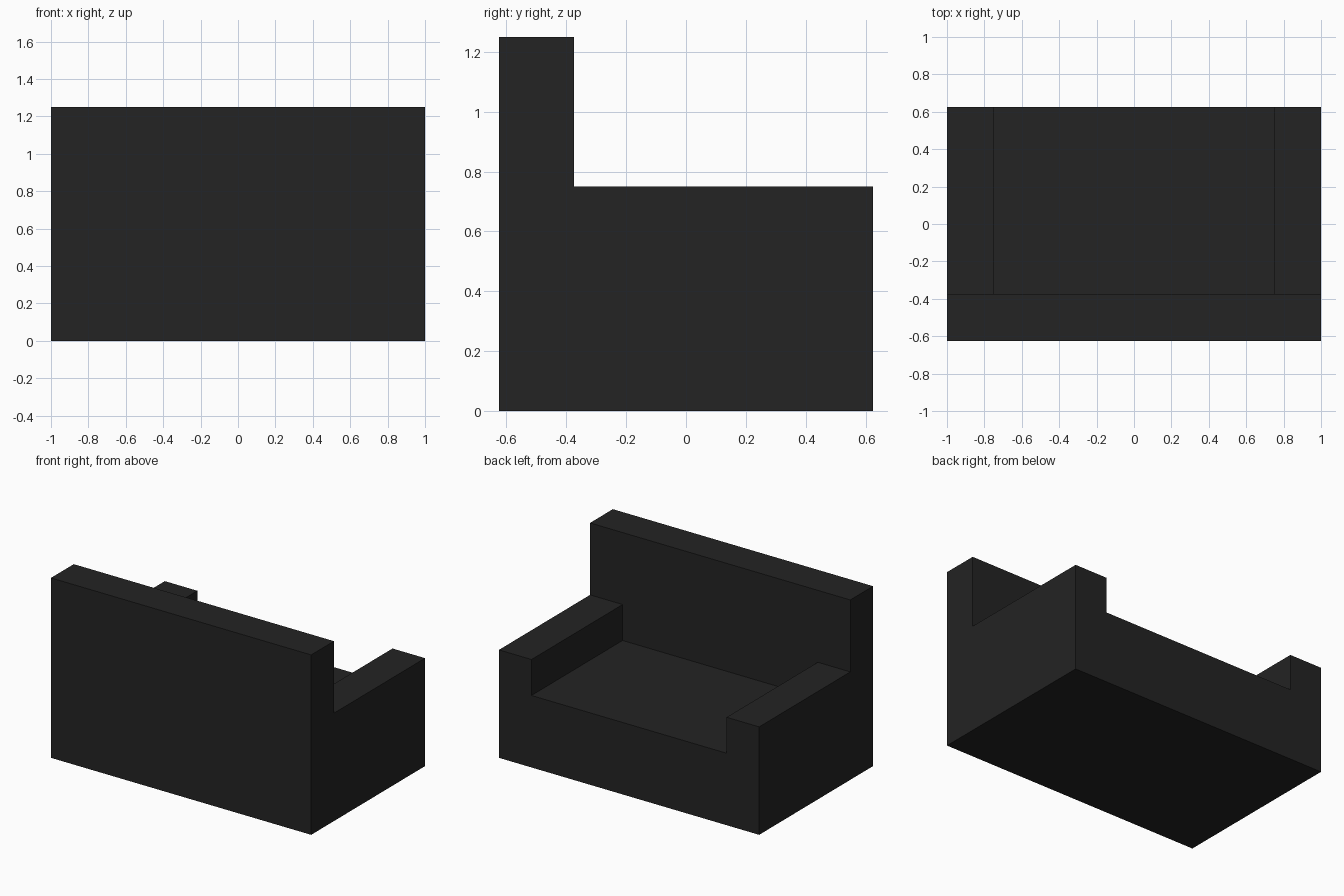
import bpy
import bmesh
from mathutils import Vector

if "Cube" in bpy.data.objects:
    bpy.data.objects.remove(bpy.data.objects["Cube"])

charcoal = bpy.data.materials.new("charcoal")
charcoal.diffuse_color = (0.017, 0.017, 0.017, 1.0)
charcoal.use_nodes = True
charcoal.node_tree.nodes["Principled BSDF"].inputs["Base Color"].default_value = charcoal.diffuse_color


def box(name, low, high):
    """Flat-shaded box between two opposite corners."""
    low, high = Vector(low), Vector(high)
    bm = bmesh.new()
    bmesh.ops.create_cube(bm, size=1.0)
    bmesh.ops.scale(bm, vec=high - low, verts=bm.verts)
    bmesh.ops.translate(bm, vec=(low + high) / 2, verts=bm.verts)
    mesh = bpy.data.meshes.new(name)
    bm.to_mesh(mesh)
    bm.free()
    mesh.materials.append(charcoal)
    obj = bpy.data.objects.new(name, mesh)
    bpy.context.collection.objects.link(obj)
    return obj


HALF_W, HALF_D = 1.0, 0.625   # overall half width and depth
THICK = 0.25                  # thickness of arms and backrest
JOINT_Y = -HALF_D + THICK     # where the seat meets the backrest

# Tall backrest across the full width, on the -y side
box("backrest", (-HALF_W, -HALF_D, 0), (HALF_W, JOINT_Y, 1.25))

# Solid seat block between the arms
box("seat", (-HALF_W + THICK, JOINT_Y, 0), (HALF_W - THICK, HALF_D, 0.5))

# Armrest, mirrored to the other side
arms = box("armrests", (HALF_W - THICK, JOINT_Y, 0), (HALF_W, HALF_D, 0.75))
arms.modifiers.new("mirror", 'MIRROR').use_axis[0] = True
